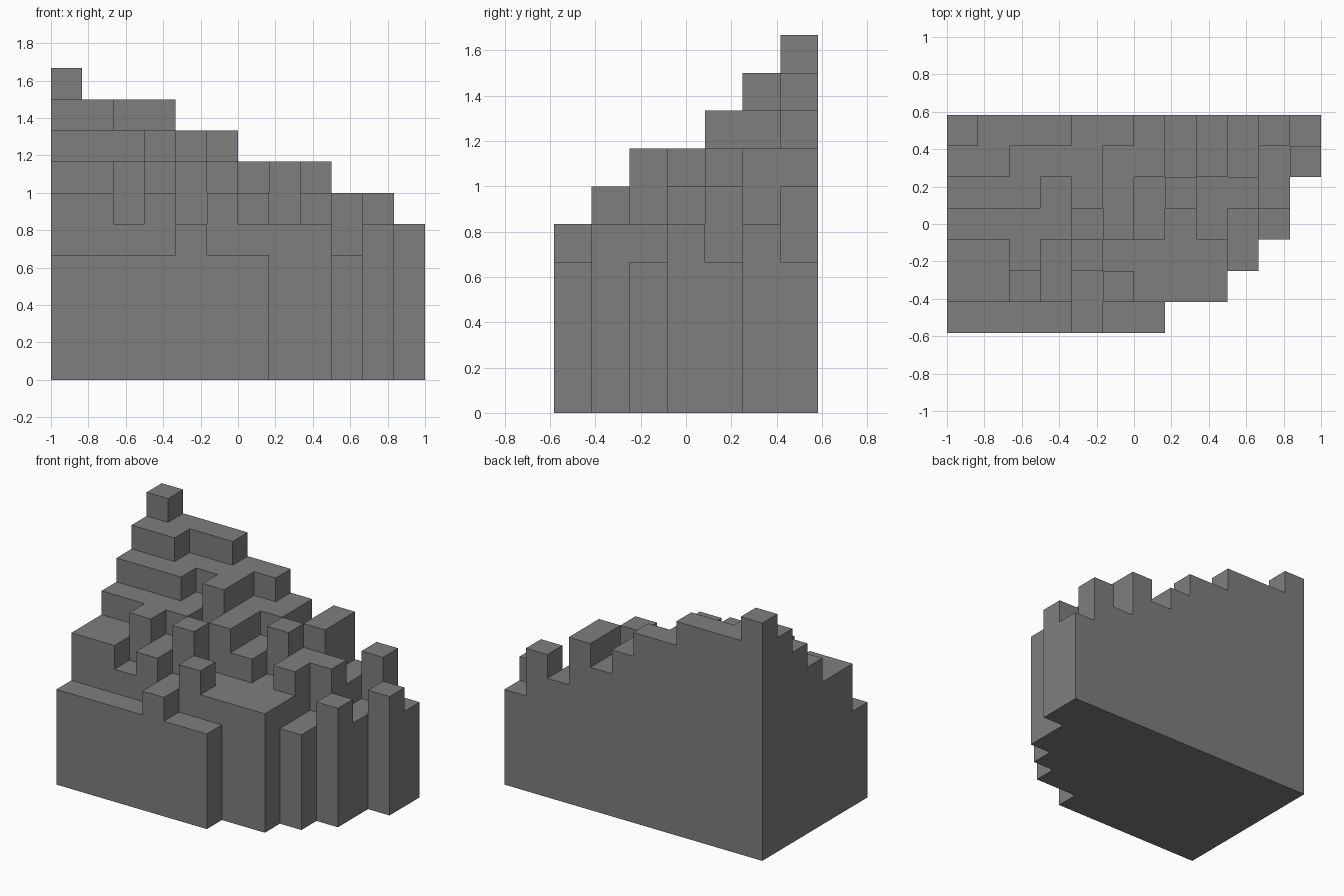
import bpy
import bmesh
import math
from mathutils import Vector

default_cube = bpy.data.objects.get("Cube")
if default_cube:
    bpy.data.objects.remove(default_cube, do_unlink=True)

UNIT = 1 / 6

# Column heights in units, rows listed from front to back, columns from -x to +x
HEIGHT_ROWS = [
    "4444544",
    "665656555",
    "6676755554",
    "77776765645",
    "88878767664",
    "998887767545",
    "a99988767564",
]
COLUMNS = max(len(row) for row in HEIGHT_ROWS)
ROWS = len(HEIGHT_ROWS)


def grey_material():
    mat = bpy.data.materials.new("stone_grey")
    colour = (0.21, 0.21, 0.21, 1.0)
    mat.use_nodes = True
    mat.diffuse_color = colour
    shader = next(n for n in mat.node_tree.nodes if n.type == "BSDF_PRINCIPLED")
    shader.inputs["Base Color"].default_value = colour
    return mat


def filled_cells():
    """Every unit cell that lies under the terrain surface."""
    return {
        (column, row, level)
        for row, heights in enumerate(HEIGHT_ROWS)
        for column, height in enumerate(heights)
        for level in range(int(height, 16))
    }


def add_cell_face(bm, cell, axis, side):
    """Add one square of the shell, on the given side of a cell."""
    u, v = (axis + 1) % 3, (axis + 2) % 3
    ring = [(0, 0), (1, 0), (1, 1), (0, 1)]
    if side < 0:
        ring.reverse()
    verts = []
    for du, dv in ring:
        corner = list(cell)
        corner[axis] += max(side, 0)
        corner[u] += du
        corner[v] += dv
        centred = Vector(corner) - Vector((COLUMNS / 2, ROWS / 2, 0))
        verts.append(bm.verts.new(centred * UNIT))
    bm.faces.new(verts)


# Stepped hill: only the outer shell of the cells, merged into flat faces
cells = filled_cells()
bm = bmesh.new()
for cell in sorted(cells):
    for axis in range(3):
        for side in (-1, 1):
            neighbour = list(cell)
            neighbour[axis] += side
            if tuple(neighbour) not in cells:
                add_cell_face(bm, cell, axis, side)
bmesh.ops.remove_doubles(bm, verts=bm.verts, dist=UNIT / 100)
bmesh.ops.dissolve_limit(bm, angle_limit=math.radians(1),
                         verts=bm.verts, edges=bm.edges)

mesh = bpy.data.meshes.new("stepped_hill")
bm.to_mesh(mesh)
bm.free()
mesh.materials.append(grey_material())
hill = bpy.data.objects.new("stepped_hill", mesh)
bpy.context.collection.objects.link(hill)
